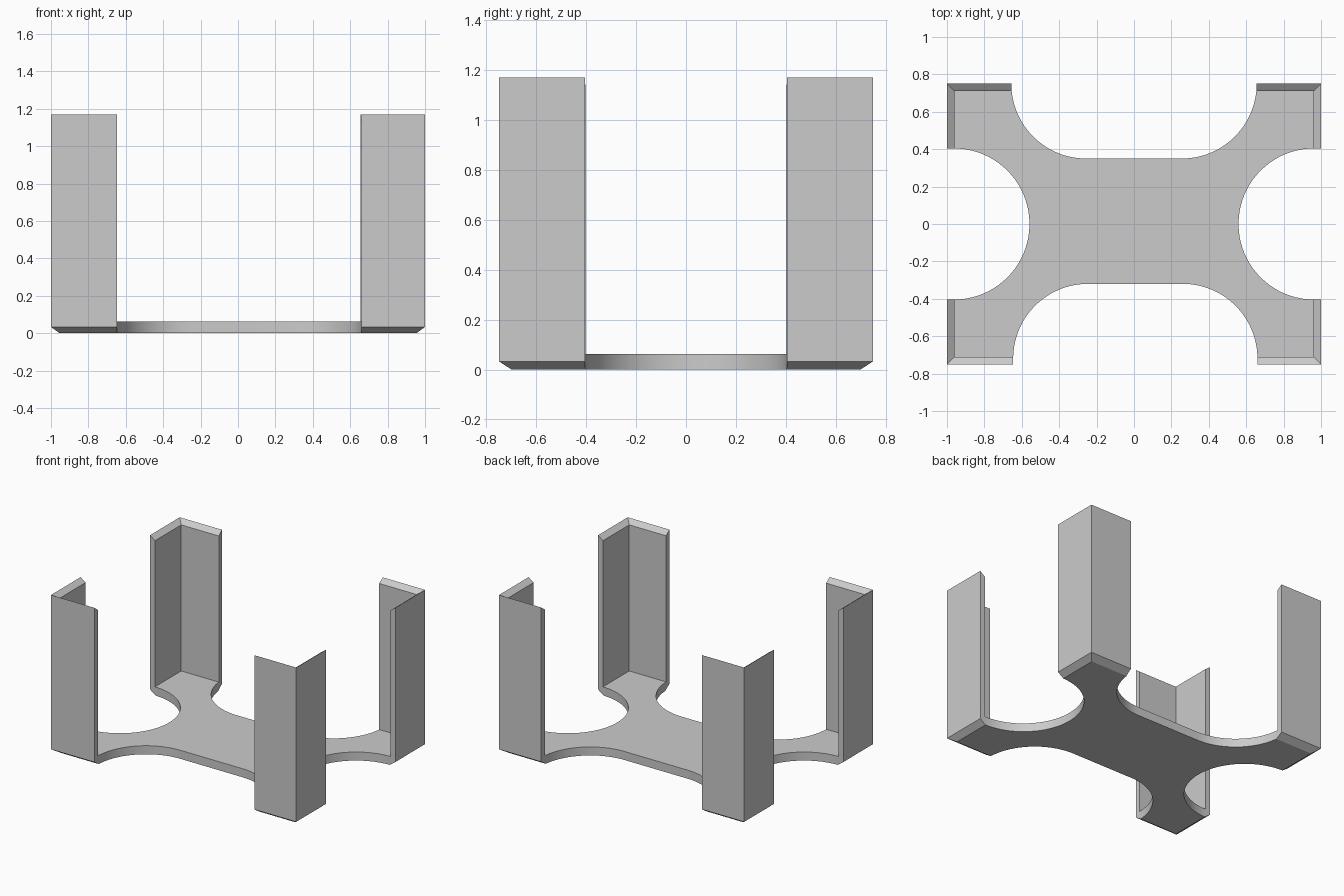
import bpy, bmesh, math
from mathutils import Matrix

cube = bpy.data.objects.get("Cube")
if cube:
    bpy.data.objects.remove(cube, do_unlink=True)

grey = bpy.data.materials.new("light grey")
grey.use_nodes = True
colour = (0.6, 0.6, 0.6, 1)
grey.diffuse_color = colour
grey.node_tree.nodes["Principled BSDF"].inputs["Base Color"].default_value = colour


def add_object(name, bm):
    bmesh.ops.recalc_face_normals(bm, faces=bm.faces)
    mesh = bpy.data.meshes.new(name)
    bm.to_mesh(mesh)
    bm.free()
    mesh.materials.append(grey)
    obj = bpy.data.objects.new(name, mesh)
    bpy.context.collection.objects.link(obj)
    return obj


def bridge(bm, a, b):
    for i in range(len(a)):
        j = (i + 1) % len(a)
        bm.faces.new((a[i], a[j], b[j], b[i]))


# Open tray: chamfered underside, thin walls, rims sloping inward
def make_tray():
    bm = bmesh.new()
    levels = [(0.955, 0.70, 0), (1, 0.75, 0.033), (1, 0.75, 1.17),
              (0.96, 0.71, 1.14), (0.96, 0.71, 0.063)]
    rings = [[bm.verts.new((sx * x, sy * y, z))
              for sx, sy in ((-1, -1), (1, -1), (1, 1), (-1, 1))]
             for x, y, z in levels]
    for a, b in zip(rings, rings[1:]):
        bridge(bm, a, b)
    bm.faces.new(rings[0])
    bm.faces.new(rings[-1])
    return add_object("corner_post_tray", bm)


# Round-ended slot open towards its outward direction
def make_slot(name, x, y, turn, half, radius=0.4, steps=32):
    bm = bmesh.new()
    outline = [(-half - radius, 0.5)]
    for side, start in ((-1, math.pi), (1, 1.5 * math.pi)):
        for i in range(steps + 1):
            a = start + i * math.pi / 2 / steps
            if half == 0 and side == 1 and i == 0:
                continue
            outline.append((side * half + radius * math.cos(a), radius * math.sin(a)))
    outline.append((half + radius, 0.5))
    low, high = [[bm.verts.new((u, v, z)) for u, v in outline] for z in (-0.5, 2)]
    bridge(bm, low, high)
    bm.faces.new(low)
    bm.faces.new(high)
    bm.transform(Matrix.Translation((x, y, 0)) @ Matrix.Rotation(math.radians(turn), 4, "Z"))
    cutter = add_object(name, bm)
    cutter.hide_render = True
    return cutter


tray = make_tray()
slots = [make_slot("back_slot", 0, 0.75, 0, 0.256),
         make_slot("front_slot", 0.007, -0.72, 180, 0.253),
         make_slot("left_slot", 0.963, 0, 270, 0, 0.404),
         make_slot("right_slot", -0.963, 0, 90, 0, 0.404)]

# Cut the four sides away, leaving corner posts on a waisted base
bpy.ops.object.select_all(action="DESELECT")
tray.select_set(True)
bpy.context.view_layer.objects.active = tray
for slot in slots:
    cut = tray.modifiers.new(slot.name, "BOOLEAN")
    cut.operation = "DIFFERENCE"
    cut.solver = "EXACT"
    cut.object = slot
    bpy.ops.object.modifier_apply(modifier=cut.name)
    bpy.data.objects.remove(slot, do_unlink=True)
bpy.ops.object.shade_smooth_by_angle(angle=math.radians(20))
